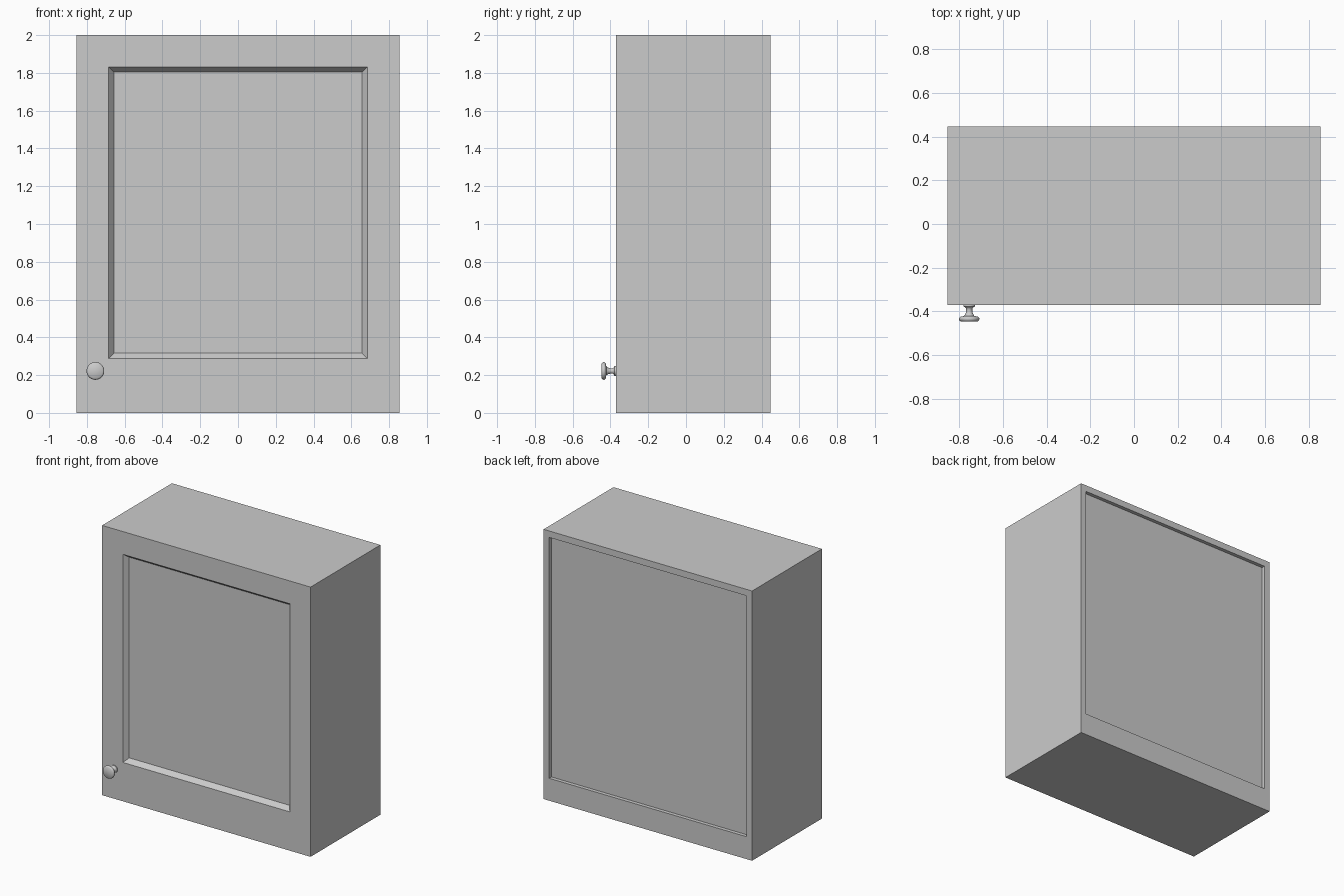
import bpy, bmesh, math

if "Cube" in bpy.data.objects:
    bpy.data.objects.remove(bpy.data.objects["Cube"])

W, BACK, SEAM, FRONT = 0.855, 0.447, -0.318, -0.371   # half width and y planes
RAIL, TOP = 0.115, 2.0


def finish(name, bm):
    bmesh.ops.recalc_face_normals(bm, faces=bm.faces)
    me = bpy.data.meshes.new(name)
    bm.to_mesh(me)
    bm.free()
    ob = bpy.data.objects.new(name, me)
    bpy.context.collection.objects.link(ob)
    return ob


def box(name, x0, x1, y0, y1, z0, z1):
    bm = bmesh.new()
    bmesh.ops.create_cube(bm, size=1)
    for v in bm.verts:
        v.co = [(a + b) / 2 + c * (b - a)
                for c, (a, b) in zip(v.co, ((x0, x1), (y0, y1), (z0, z1)))]
    return finish(name, bm)


def recessed_slab(name, outer, y_face, y_far, rings):
    """Slab whose face at y_face steps through rings of (half x, z0, z1, y)."""
    bm = bmesh.new()
    hx, z0, z1 = outer
    loops = [[bm.verts.new((x, y, z)) for x, z in ((-h, a), (h, a), (h, b), (-h, b))]
             for h, a, b, y in [(hx, z0, z1, y_far), (hx, z0, z1, y_face)] + rings]
    for a, b in zip(loops, loops[1:]):
        for i in range(4):
            j = (i + 1) % 4
            bm.faces.new((a[i], a[j], b[j], b[i]))
    bm.faces.new(loops[0])
    bm.faces.new(loops[-1])
    return finish(name, bm)


# Carcass with a shallow recessed back panel
recessed_slab("carcass", (W, 0, TOP), BACK, SEAM,
              [(0.81, 0.166, 1.952, BACK), (0.81, 0.166, 1.952, BACK - 0.027)])

# Bottom rail in front of the carcass, flush with the door
box("bottom_rail", -W, W, FRONT, SEAM, 0, RAIL)

# Door with a sloped moulding around the sunken panel
recessed_slab("door", (W, RAIL, TOP), FRONT, SEAM,
              [(0.685, 0.288, 1.831, FRONT), (0.657, 0.316, 1.804, FRONT + 0.035)])

# Turned knob: profile of (radius, distance from door) spun about the y axis
profile = [(0.027, 0), (0.027, 0.007), (0.018, 0.011), (0.014, 0.018), (0.014, 0.030),
           (0.017, 0.040), (0.024, 0.051), (0.040, 0.054), (0.046, 0.059),
           (0.047, 0.064), (0.045, 0.071), (0.039, 0.076), (0, 0.076)]
bm = bmesh.new()
verts = [bm.verts.new((r, -d, 0)) for r, d in profile]
edges = [bm.edges.new(p) for p in zip(verts, verts[1:])]
bmesh.ops.spin(bm, geom=verts + edges, cent=(0, 0, 0), axis=(0, 1, 0),
               angle=math.tau, steps=32, use_duplicate=False)
bmesh.ops.remove_doubles(bm, verts=bm.verts, dist=1e-5)
knob = finish("knob", bm)
knob.location = (-0.755, FRONT, 0.222)
bpy.context.view_layer.objects.active = knob
knob.select_set(True)
bpy.ops.object.shade_smooth_by_angle(angle=math.radians(40))
